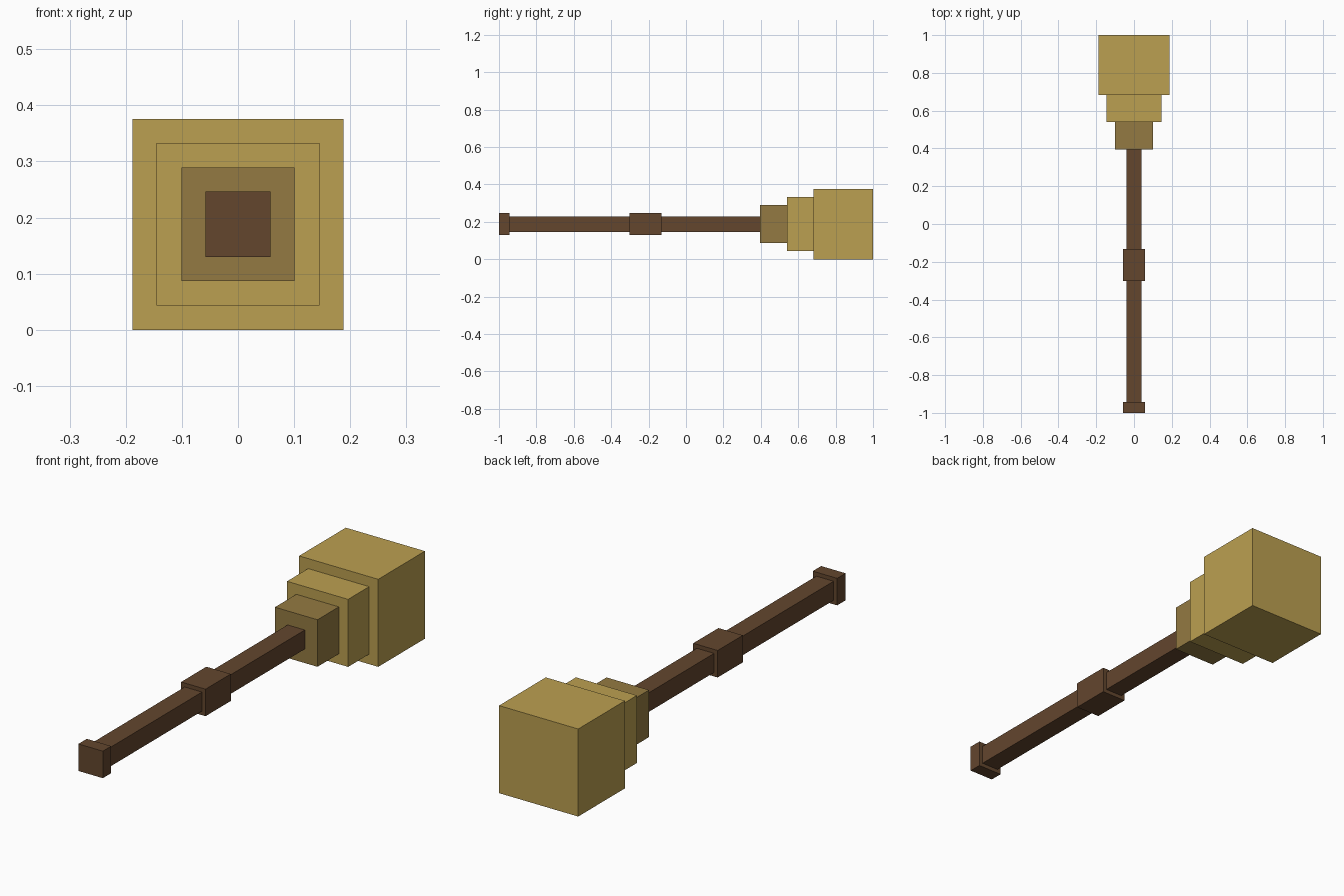
import bpy

if "Cube" in bpy.data.objects:
    bpy.data.objects.remove(bpy.data.objects["Cube"])

AXIS_Z = 0.188  # height of the shared centre line


def material(name, rgb):
    m = bpy.data.materials.new(name)
    m.diffuse_color = (*rgb, 1.0)
    m.use_nodes = True
    m.node_tree.nodes["Principled BSDF"].inputs["Base Color"].default_value = m.diffuse_color
    return m


wood = material("dark_brown_wood", (0.125, 0.061, 0.027))
bronze = material("dull_bronze", (0.296, 0.195, 0.054))
gold = material("gold", (0.50, 0.35, 0.082))


def block(name, half, y0, y1, mat):
    """Square block running along y from y0 to y1."""
    bpy.ops.mesh.primitive_cube_add(size=1, location=(0, (y0 + y1) / 2, AXIS_Z))
    ob = bpy.context.object
    ob.name = name
    ob.scale = (2 * half, y1 - y0, 2 * half)
    bpy.ops.object.transform_apply(location=False, rotation=False, scale=True)
    ob.data.materials.append(mat)
    return ob


# Handle
block("pommel", 0.058, -1.0, -0.943, wood)
block("shaft", 0.041, -0.943, 0.395, wood)
block("grip_band", 0.058, -0.303, -0.132, wood)

# Stepped hammer head
block("lower_collar", 0.101, 0.395, 0.54, bronze)
block("upper_collar", 0.145, 0.54, 0.683, gold)
block("head", 0.188, 0.683, 1.0, gold)
